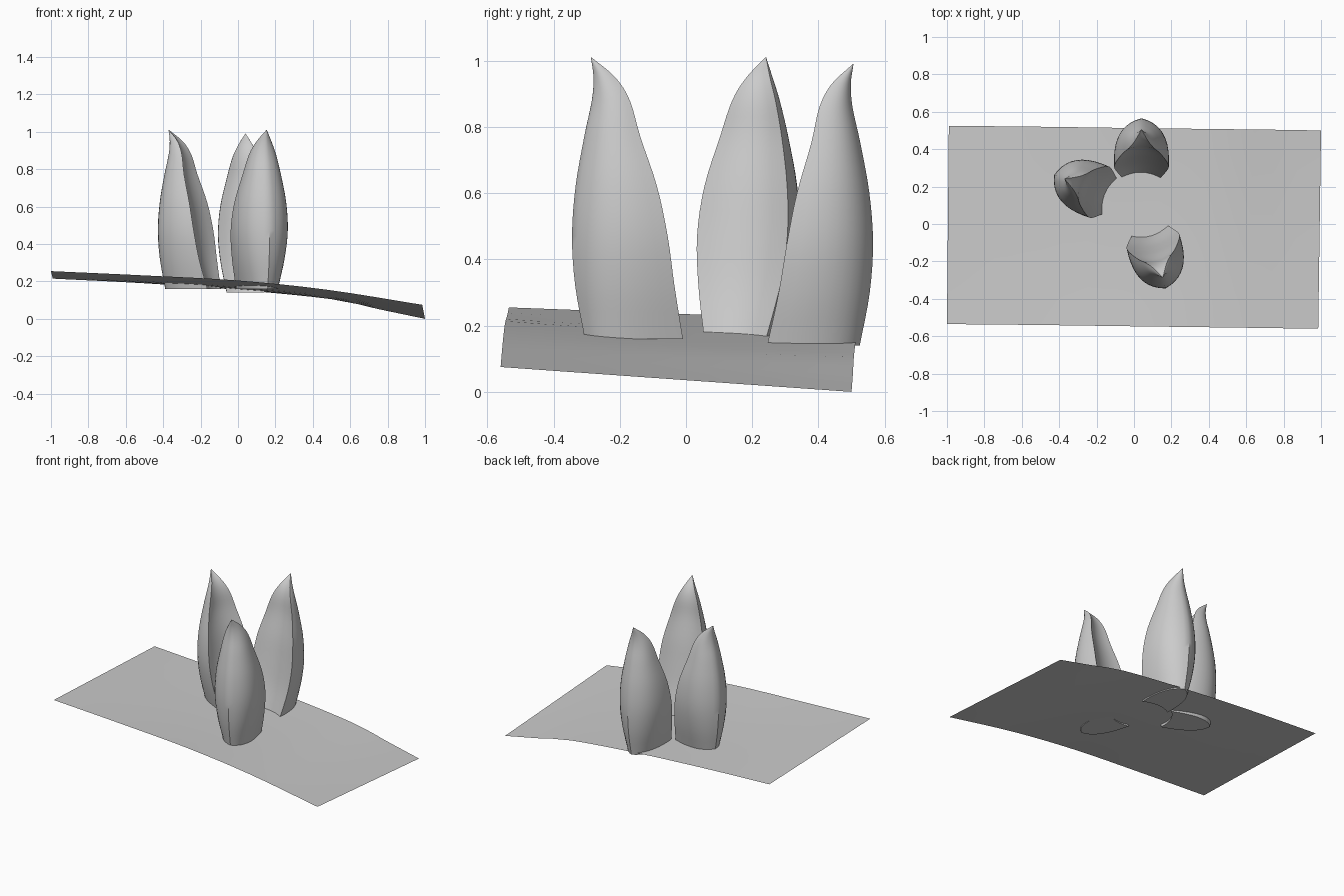
import bpy, bmesh, math
from mathutils import Vector, Matrix

cube = bpy.data.objects.get("Cube")
if cube:
    bpy.data.objects.remove(cube)

grey = bpy.data.materials.new("light_grey")
grey.use_nodes = True
colour = (0.6, 0.6, 0.6, 1)
grey.diffuse_color = colour
grey.node_tree.nodes["Principled BSDF"].inputs["Base Color"].default_value = colour


def add_object(name, bm, angle):
    bmesh.ops.recalc_face_normals(bm, faces=bm.faces)
    mesh = bpy.data.meshes.new(name)
    bm.to_mesh(mesh)
    bm.free()
    mesh.materials.append(grey)
    obj = bpy.data.objects.new(name, mesh)
    bpy.context.collection.objects.link(obj)
    bpy.ops.object.select_all(action='DESELECT')
    obj.select_set(True)
    bpy.context.view_layer.objects.active = obj
    bpy.ops.object.shade_smooth_by_angle(angle=math.radians(angle))
    return obj


def spline(points, steps):
    """Smooth curve through the points."""
    pts = [Vector(p) for p in points]
    pts = [2 * pts[0] - pts[1]] + pts + [2 * pts[-1] - pts[-2]]
    out = []
    for a, b, c, d in zip(pts, pts[1:], pts[2:], pts[3:]):
        for i in range(steps):
            t = i / steps
            out.append(0.5 * (2 * b + (c - a) * t + (2 * a - 5 * b + 4 * c - d) * t**2
                              + (3 * b - a - 3 * c + d) * t**3))
    return out + [pts[-2]]


# Tower outline by height: height, outer ridge, inner corner, half width
PROFILE = [(0.14, 0.275, -0.005, 0.1), (0.3, 0.305, 0.03, 0.132),
           (0.45, 0.315, 0.055, 0.146), (0.6, 0.304, 0.085, 0.134),
           (0.75, 0.277, 0.128, 0.1), (0.86, 0.253, 0.153, 0.07),
           (0.93, 0.248, 0.19, 0.038), (0.99, 0.256, 0.254, 0.001)]
SIDE, INNER = 10, 8


def section(z, ridge, inner, half):
    """Two bulging sides from a sharp ridge, closed by a hollow inner face."""
    side = []
    for i in range(SIDE + 1):
        t = i / SIDE
        bulge = 2 * t * (1 - t)
        u = ridge * (1 - t)**2 + (inner + 0.85 * (ridge - inner)) * bulge + inner * t**2
        side.append((u, half * (1.1 * bulge + t * t), z))
    hollow = []
    for i in range(1, INNER):
        s = 1 - 2 * i / INNER
        hollow.append((inner + 0.27 * half * (1 - s * s), half * s, z))
    mirrored = [(u, -v, h) for u, v, h in side[:0:-1]]
    return side + hollow + mirrored


def tower(name, x, y, lift, heading):
    bm = bmesh.new()
    rings = [[bm.verts.new(p) for p in section(*level)] for level in spline(PROFILE, 4)]
    for low, high in zip(rings, rings[1:]):
        for i in range(len(low)):
            j = (i + 1) % len(low)
            bm.faces.new((low[i], low[j], high[j], high[i]))
    bm.faces.new(rings[0])
    bm.faces.new(rings[-1])
    bm.transform(Matrix.Translation((x, y, lift)) @ Matrix.Rotation(math.radians(heading), 4, 'Z'))
    add_object(name, bm, 35)


tower("front_tower", 0.0875, -0.04, 0.02, -75)
tower("right_tower", -0.1325, 0.15, 0.02, 159)
tower("back_tower", 0.04, 0.25, 0, 90)

# Gently sloping ground sheet, lofted between its front and back edges
front = spline([(-1, -0.535, 0.255), (-0.5, -0.54, 0.232), (0, -0.547, 0.205),
                (0.48, -0.553, 0.155), (0.985, -0.56, 0.075)], 4)
back = spline([(-0.99, 0.525, 0.215), (-0.5, 0.52, 0.19), (0, 0.513, 0.155),
               (0.5, 0.507, 0.105), (0.75, 0.504, 0.052), (1, 0.5, 0)], 4)
back = back[:13] + back[14::2]
bm = bmesh.new()
ROWS = 8
grid = []
for a, b in zip(front, back):
    sag = Vector((0, 0, -0.04 * (1 - min(1, abs(a.x)))))
    grid.append([bm.verts.new(a.lerp(b, r / ROWS) + sag * (r / ROWS) * (1 - r / ROWS))
                 for r in range(ROWS + 1)])
for a, b in zip(grid, grid[1:]):
    for r in range(ROWS):
        bm.faces.new((a[r], b[r], b[r + 1], a[r + 1]))
add_object("ground_sheet", bm, 60)
ground = bpy.data.objects["ground_sheet"]
if ground.data.polygons[0].normal.z < 0:
    ground.data.flip_normals()
